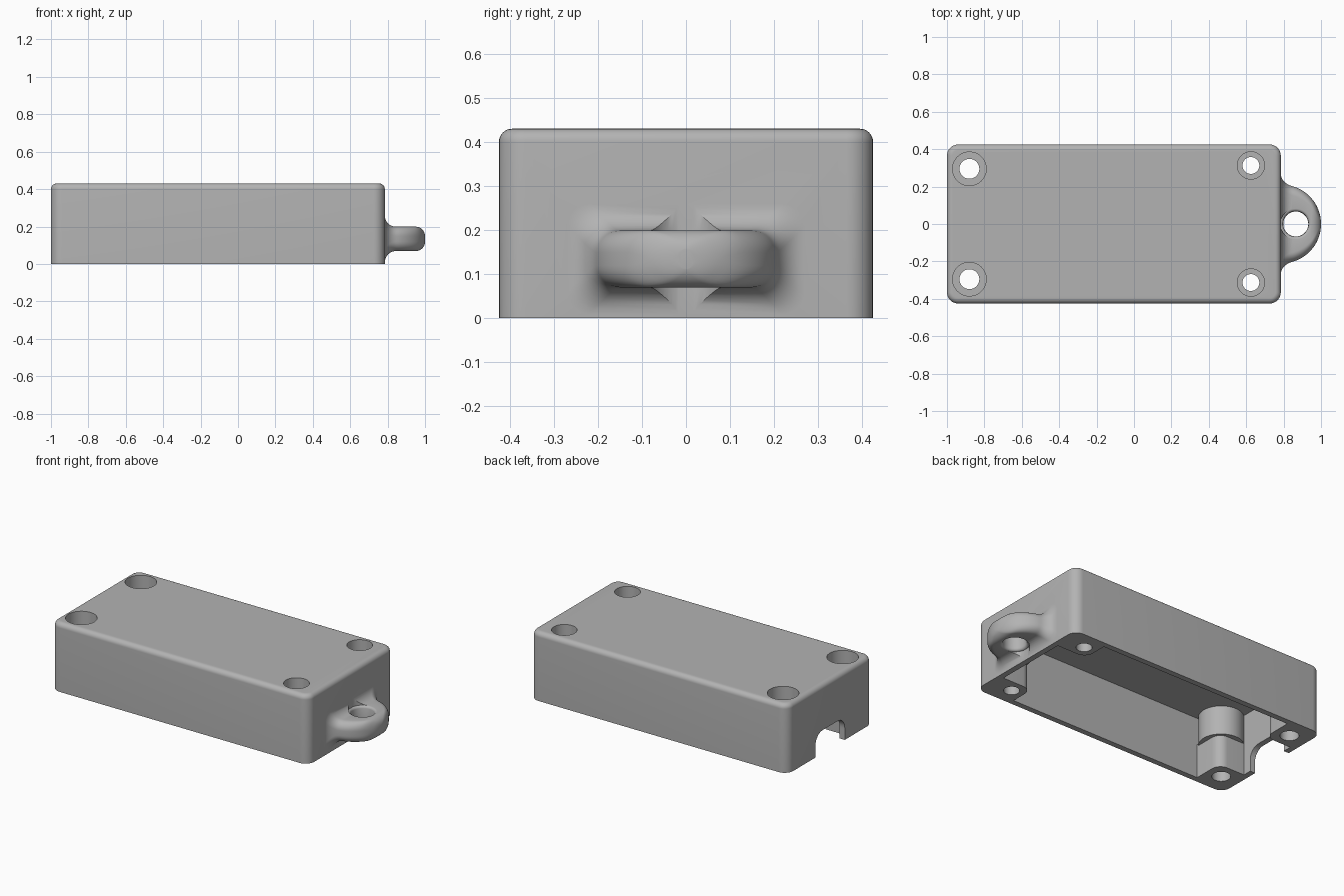
import bpy, bmesh
from math import sin, cos, pi, sqrt, radians

if "Cube" in bpy.data.objects:
    bpy.data.objects.remove(bpy.data.objects["Cube"], do_unlink=True)

grey = bpy.data.materials.new("plain grey")
grey.use_nodes = True
colour = (0.45, 0.45, 0.45, 1)
grey.diffuse_color = colour
grey.node_tree.nodes["Principled BSDF"].inputs["Base Color"].default_value = colour

X0, X1, HY, TOP = -1.0, 0.785, 0.425, 0.43
CX, HX = (X0 + X1) / 2, (X1 - X0) / 2
WALL = 0.035


def rounded_rect(hw, hh, r, n=8):
    """Outline of a rounded rectangle, counter-clockwise."""
    pts = []
    for q, (sx, sy) in enumerate(((1, 1), (-1, 1), (-1, -1), (1, -1))):
        for i in range(n + 1):
            a = pi / 2 * (q + i / n)
            pts.append((sx * (hw - r) + r * cos(a), sy * (hh - r) + r * sin(a)))
    return pts


def circle(r, n=48):
    return [(r * cos(2 * pi * i / n), r * sin(2 * pi * i / n)) for i in range(n)]


def loft(name, rings):
    """Closed solid through rings of equal point count."""
    bm = bmesh.new()
    rows = [[bm.verts.new(p) for p in ring] for ring in rings]
    for a, b in zip(rows, rows[1:]):
        for i in range(len(a)):
            j = (i + 1) % len(a)
            bm.faces.new((a[i], a[j], b[j], b[i]))
    bm.faces.new(rows[0][::-1])
    bm.faces.new(rows[-1])
    bmesh.ops.recalc_face_normals(bm, faces=bm.faces)
    mesh = bpy.data.meshes.new(name)
    bm.to_mesh(mesh)
    bm.free()
    mesh.materials.append(grey)
    ob = bpy.data.objects.new(name, mesh)
    bpy.context.collection.objects.link(ob)
    return ob


def prism(name, outline, cx, cy, z0, z1):
    return loft(name, [[(cx + x, cy + y, z) for x, y in outline] for z in (z0, z1)])


def boolean(target, tool, operation="DIFFERENCE"):
    """Apply the tool to the target, then discard the tool."""
    mod = target.modifiers.new("cut", "BOOLEAN")
    mod.object, mod.operation, mod.solver = tool, operation, "EXACT"
    bpy.context.view_layer.objects.active = target
    bpy.ops.object.modifier_apply(modifier=mod.name)
    bpy.data.objects.remove(tool, do_unlink=True)


# Outer case with rounded upright corners and a rounded top edge
R = 0.03
levels = [(0, 0)] + [(R * (1 - cos(a)), TOP - R + R * sin(a))
                     for a in (pi / 2 * i / 8 for i in range(9))]
case = loft("case", [[(CX + x, y, z) for x, y in
                      rounded_rect(HX - d, HY - d, 0.06 - d)] for d, z in levels])

# Hollow underside, leaving material for the four screw bosses
cavity = prism("cavity", rounded_rect(HX - WALL, HY - WALL, 0.03), CX, 0, -0.1, TOP - 0.05)
screws = [(x, s * y, bore, hole, boss)
          for x, y, bore, hole, boss in ((-0.88, 0.295, 0.09, 0.053, 0.127),
                                         (0.625, 0.313, 0.073, 0.045, 0.105))
          for s in (-1, 1)]
STEP = 0.2
for x, y, bore, hole, boss in screws:
    boolean(cavity, prism("boss", circle(boss), x, y, STEP, TOP))
    # Narrower foot that runs out into the corner
    inner, outer = 0.75 * boss, 0.3
    half, shift = (inner + outer) / 2, (outer - inner) / 2
    sx, sy = (1 if x > 0 else -1), (1 if y > 0 else -1)
    boolean(cavity, prism("foot", rounded_rect(half, half, 0.06),
                          x + sx * shift, y + sy * shift, -0.2, STEP + 0.01))
boolean(case, cavity)

# Loop: sections along x, flared at the wall and rounded at the tip
ZC, H, RAD, F, E = 0.134, 0.065, 0.21, 0.06, 0.05
sections = [(X1 - 0.02, RAD + F, H + F)]
for i in range(9):
    a = pi / 2 * i / 8
    x, flare = X1 + F * (1 - cos(a)), F * (1 - sin(a))
    sections.append((x, sqrt(RAD**2 - (x - 0.79)**2) + flare, H + flare))
start = sections[-1][0]
for i in range(1, 25):
    x = start + (0.9995 - start) * sin(pi / 2 * i / 24)
    t = min(1.0 - x, E)
    sections.append((x, sqrt(RAD**2 - (x - 0.79)**2),
                     H - E + sqrt(E * E - (E - t)**2)))
loop = loft("loop", [[(x, y, ZC + z) for y, z in
                      rounded_rect(w, h, min(E, 0.95 * w, 0.95 * h))]
                     for x, w, h in sections])

# Eye of the loop, with softened rims
eye = [(0.082, -0.15)]
for i in range(-6, 7):
    a = pi / 2 * abs(i) / 6
    z = (H - 0.018 + 0.018 * sin(a)) * (1 if i > 0 else -1)
    eye.append((0.067 + 0.015 * (1 - cos(a)), z))
eye.append((0.082, 0.15))
boolean(loop, loft("eye", [[(0.865 + x, y, ZC + z) for x, y in circle(r)] for r, z in eye]))
boolean(case, loop, "UNION")

# Stepped screw holes
for x, y, bore, hole, boss in screws:
    boolean(case, prism("bore", circle(bore), x, y, STEP + 0.03, 1))
    boolean(case, prism("hole", circle(hole), x, y, -1, 1))

# Cable notch in the left end wall
boolean(case, loft("notch", [[(x, y, z) for y, z in rounded_rect(0.145, 0.145, 0.07)]
                             for x in (X0 - 0.1, X0 + 0.08)]))
boolean(case, loft("notch_mouth", [[(x, y, z) for y, z in rounded_rect(0.145, 0.06, 0.001)]
                                   for x in (X0 - 0.1, X0 + 0.08)]))

bpy.ops.object.select_all(action="DESELECT")
case.select_set(True)
bpy.context.view_layer.objects.active = case
bpy.ops.object.shade_smooth_by_angle(angle=radians(35))
